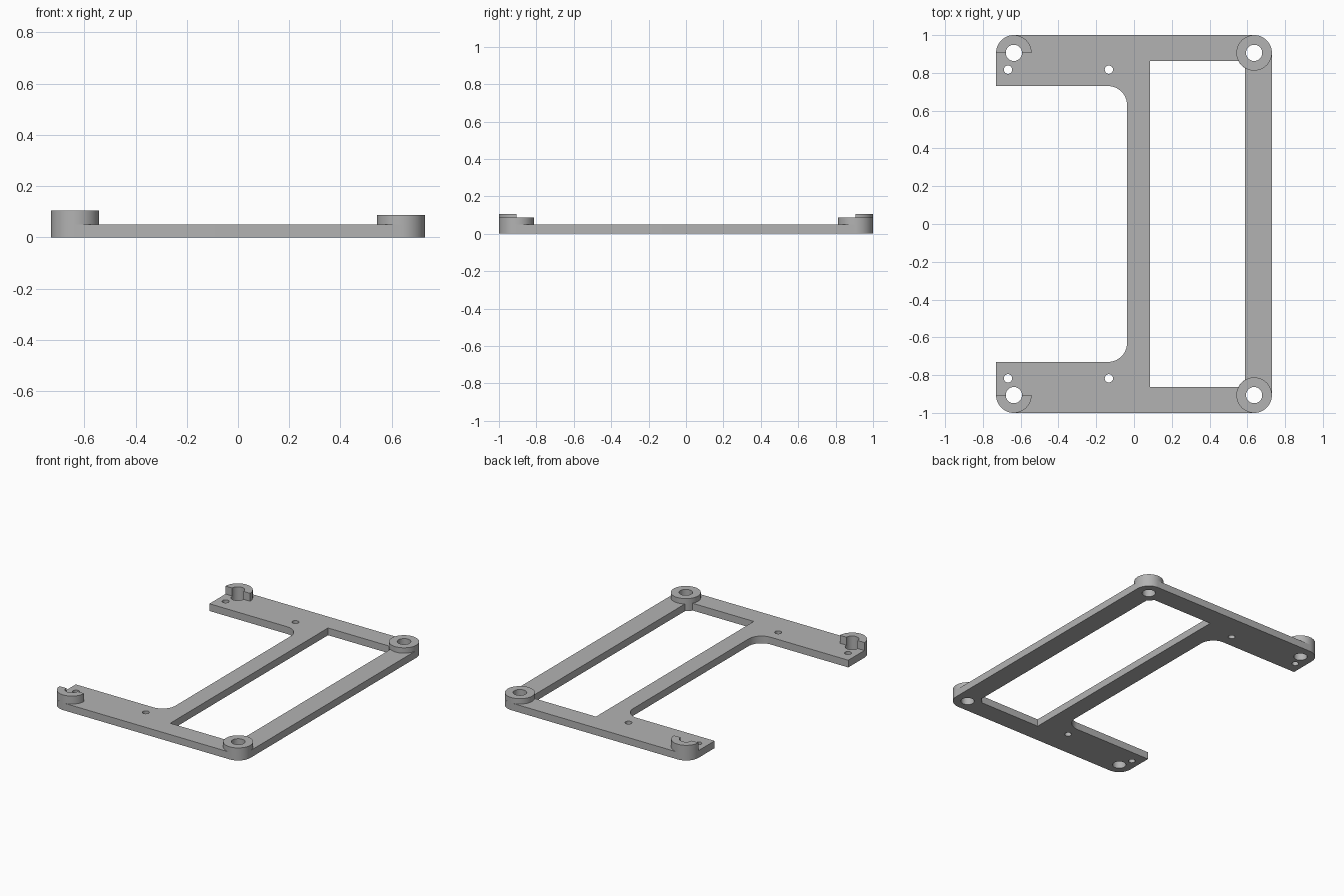
import bpy, bmesh
from math import radians, sin, cos, acos, asin, degrees

if "Cube" in bpy.data.objects:
    bpy.data.objects.remove(bpy.data.objects["Cube"], do_unlink=True)

grey = bpy.data.materials.new("matte grey")
grey.use_nodes = True
colour = (0.45, 0.45, 0.45, 1)
grey.diffuse_color = colour
grey.node_tree.nodes["Principled BSDF"].inputs["Base Color"].default_value = colour

HALF_X, HALF_Y = 0.73, 1.0
PLATE = 0.05                      # plate thickness
BOSS_R, HOLE_R, PIN_R = 0.094, 0.043, 0.022
CX, CY = HALF_X - BOSS_R, HALF_Y - BOSS_R


def arc(x, y, r, start, end, steps=16):
    angles = [radians(start + (end - start) * i / steps) for i in range(steps + 1)]
    return [(x + r * cos(a), y + r * sin(a)) for a in angles]


def circle(x, y, r, steps=48):
    return arc(x, y, r, 0, 360, steps)[:-1]


def mirrored(points):
    """Points on the +y side, followed by their mirror image on the -y side."""
    return points + [(x, -y) for x, y in reversed(points)]


def extrude_loops(name, loops, bottom, top):
    """Fill nested outlines and extrude them to a solid slab."""
    curve = bpy.data.curves.new(name, "CURVE")
    curve.dimensions = "2D"
    curve.fill_mode = "BOTH"
    curve.extrude = (top - bottom) / 2
    for loop in loops:
        spline = curve.splines.new("POLY")
        spline.points.add(len(loop) - 1)
        for point, (x, y) in zip(spline.points, loop):
            point.co = (x, y, 0, 1)
        spline.use_cyclic_u = True
    source = bpy.data.objects.new(name + " outline", curve)
    bpy.context.collection.objects.link(source)
    graph = bpy.context.evaluated_depsgraph_get()
    mesh = bpy.data.meshes.new_from_object(source.evaluated_get(graph))
    bpy.data.objects.remove(source, do_unlink=True)
    bm = bmesh.new()
    bm.from_mesh(mesh)
    bmesh.ops.remove_doubles(bm, verts=bm.verts, dist=0.0001)
    bmesh.ops.translate(bm, verts=bm.verts, vec=(0, 0, (top + bottom) / 2))
    bmesh.ops.recalc_face_normals(bm, faces=bm.faces)
    bm.to_mesh(mesh)
    bm.free()
    mesh.materials.clear()
    mesh.materials.append(grey)
    obj = bpy.data.objects.new(name, mesh)
    bpy.context.collection.objects.link(obj)
    bpy.ops.object.select_all(action="DESELECT")
    obj.select_set(True)
    bpy.context.view_layer.objects.active = obj
    bpy.ops.object.shade_smooth_by_angle(angle=radians(30))


# Frame outline: rounded outer corners, two arms and a filleted crossbar
ARM_Y, BAR_LEFT, BAR_RIGHT, FILLET = 0.73, -0.037, 0.085, 0.1
outline = mirrored(
    arc(CX, CY, BOSS_R, 0, 90)
    + arc(-CX, CY, BOSS_R, 90, 180)
    + [(-HALF_X, ARM_Y)]
    + arc(BAR_LEFT - FILLET, ARM_Y - FILLET, FILLET, 90, 0))

# Window: its outer corners are cut by the round bosses
WIN_X, WIN_Y = 0.587, 0.862
start = 180 + degrees(asin((CY - WIN_Y) / BOSS_R))
end = 180 + degrees(acos((CX - WIN_X) / BOSS_R))
window = mirrored([(BAR_RIGHT, WIN_Y)] + arc(CX, CY, BOSS_R, start, end, 8))

# Through holes: one per corner, and two pin holes in each arm
holes = []
for side in (-1, 1):
    holes += [circle(x, side * CY, HOLE_R) for x in (-CX, CX)]
    holes += [circle(x, side * 0.817, PIN_R, 32) for x in (-0.667, -0.133)]

extrude_loops("frame", [outline, window] + holes, 0, PLATE)

# Round bosses on the left, half-ring bosses on the right
for end_name, side in (("front", -1), ("back", 1)):
    y = side * CY
    extrude_loops(end_name + "_round_boss",
                  [circle(CX, y, BOSS_R), circle(CX, y, HOLE_R)], PLATE, 0.087)
    half_ring = (arc(-CX, y, BOSS_R, 0, side * 180, 24)
                 + arc(-CX, y, HOLE_R, side * 180, 0, 24))
    extrude_loops(end_name + "_half_ring_boss", [half_ring], PLATE, 0.105)
